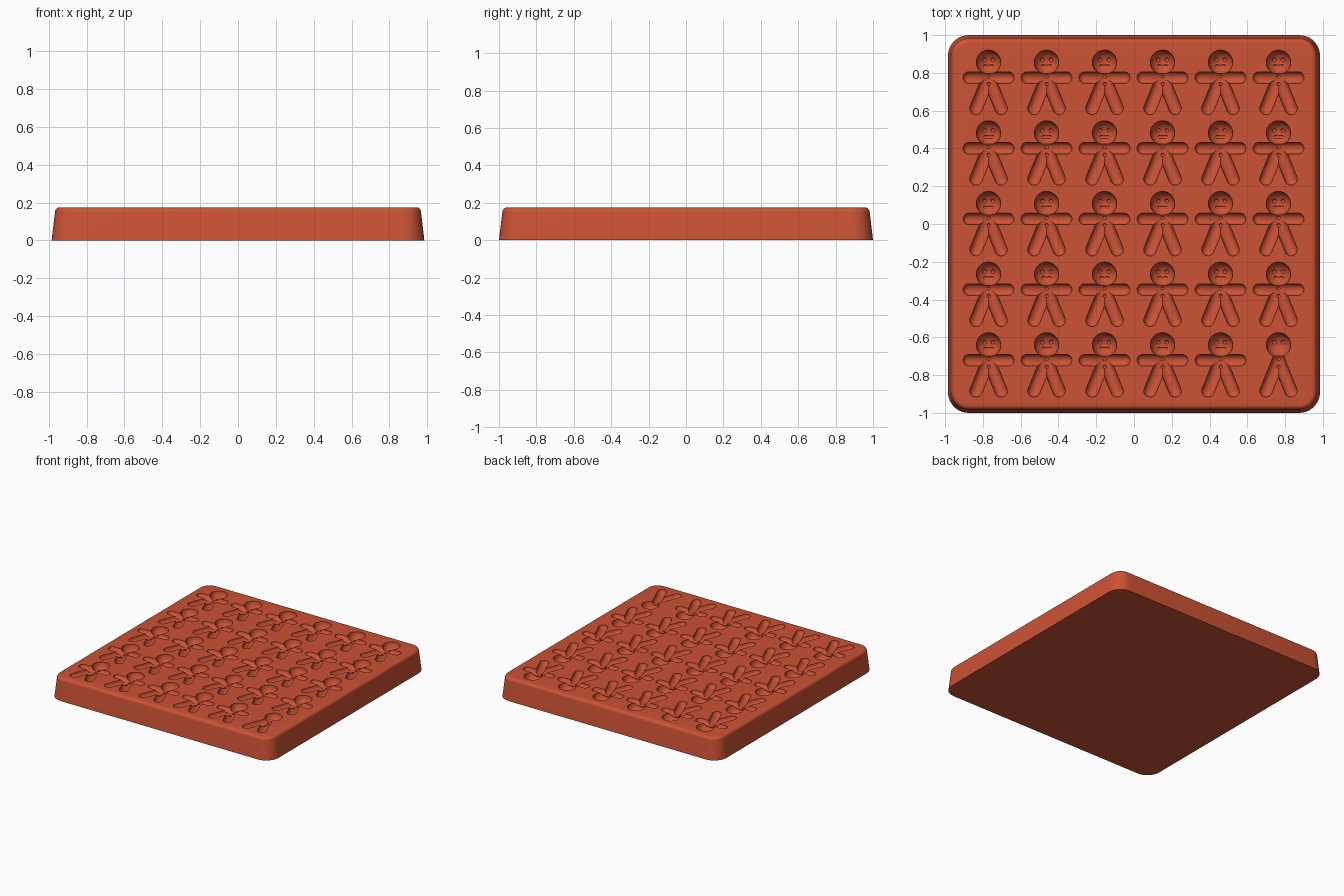
import bpy, bmesh, math
from mathutils import Vector, Matrix

cube = bpy.data.objects.get("Cube")
if cube:
    bpy.data.objects.remove(cube, do_unlink=True)

TOP = 0.175

mat = bpy.data.materials.new("terracotta red")
mat.use_nodes = True
colour = (0.60, 0.085, 0.035, 1)
mat.diffuse_color = colour
mat.node_tree.nodes["Principled BSDF"].inputs["Base Color"].default_value = colour


def make_object(name, bm):
    bmesh.ops.recalc_face_normals(bm, faces=bm.faces)
    mesh = bpy.data.meshes.new(name)
    bm.to_mesh(mesh)
    bm.free()
    mesh.materials.append(mat)
    obj = bpy.data.objects.new(name, mesh)
    bpy.context.collection.objects.link(obj)
    return obj


def rounded_ring(bm, hx, hy, r, z, steps=10):
    """Loop of vertices around a rounded rectangle."""
    ring = []
    for k, (sx, sy) in enumerate([(1, 1), (-1, 1), (-1, -1), (1, -1)]):
        for i in range(steps + 1):
            a = math.pi / 2 * (k + i / steps)
            ring.append(bm.verts.new((sx * (hx - r) + r * math.cos(a),
                                      sy * (hy - r) + r * math.sin(a), z)))
    return ring


# Tray block: tapered sides and a rounded top rim
bm = bmesh.new()
lip = 0.025
profile = [(0, 0)]
for i in range(7):
    a = math.pi / 2 * i / 6
    profile.append((0.018 + lip * (1 - math.cos(a)), TOP - lip + lip * math.sin(a)))
rings = [rounded_ring(bm, 0.985 - d, 1.0 - d, 0.11 - d, z) for d, z in profile]
for low, high in zip(rings, rings[1:]):
    for i in range(len(low)):
        j = (i + 1) % len(low)
        bm.faces.new((low[i], low[j], high[j], high[i]))
bm.faces.new(rings[0][::-1])
bm.faces.new(rings[-1])
tray = make_object("mould_tray", bm)

# Grid of figure positions, centred on the arms
SPOTS = [(-0.77 + 0.307 * c, 0.775 - 0.374 * r) for c in range(6) for r in range(5)]


def capsule(bm, a, b, r, segments=20, rings=11):
    """Round-ended bar between two points."""
    a, b = Vector(a), Vector(b)
    axis = b - a
    verts = bmesh.ops.create_uvsphere(bm, u_segments=segments, v_segments=rings,
                                      radius=r)["verts"]
    turn = axis.to_track_quat('Z', 'Y').to_matrix() if axis.length else Matrix.Identity(3)
    for v in verts:
        end = b if v.co.z > 0 else a
        v.co = turn @ v.co + end


def carve(name, bars, depth=0.0, segments=20, rings=11):
    """Cut the same set of bars into the tray at every spot."""
    bm = bmesh.new()
    for x, y in SPOTS:
        for (ax, ay), (bx, by), r in bars:
            z = TOP + 0.001 - depth
            capsule(bm, (x + ax, y + ay, z), (x + bx, y + by, z), r, segments, rings)
    cutter = make_object(name, bm)
    cutter.hide_render = True
    mod = tray.modifiers.new(name, 'BOOLEAN')
    mod.operation = 'DIFFERENCE'
    mod.solver = 'MANIFOLD'
    mod.object = cutter
    bpy.context.view_layer.objects.active = tray
    bpy.ops.object.modifier_apply(modifier=mod.name)
    bpy.data.objects.remove(cutter, do_unlink=True)


# Figure hollows: head, arms and legs
carve("head_cutter", [((0, 0.081), (0, 0.081), 0.065)], segments=28, rings=17)
carve("arm_cutter", [((-0.104, 0), (0.104, 0), 0.031)])
for side, label in ((1, "left"), (-1, "right")):
    carve(label + "_leg_cutter", [((0, 0.0), (side * 0.066, -0.162), 0.034)])

# Small pits: eyes, mouth and buttons
carve("eye_cutter", [((s * 0.022, 0.095), (s * 0.022, 0.095), 0.011) for s in (-1, 1)],
      depth=0.058, segments=10, rings=7)
carve("mouth_cutter", [((-0.018, 0.061), (0.018, 0.061), 0.009)],
      depth=0.058, segments=10, rings=7)
carve("button_cutter", [((0, y), (0, y), 0.010) for y in (0.006, -0.034)],
      depth=0.033, segments=10, rings=7)

# Smooth shading with crisp hollow edges
bpy.ops.object.select_all(action='DESELECT')
tray.select_set(True)
bpy.context.view_layer.objects.active = tray
bpy.ops.object.shade_smooth_by_angle(angle=math.radians(35))
